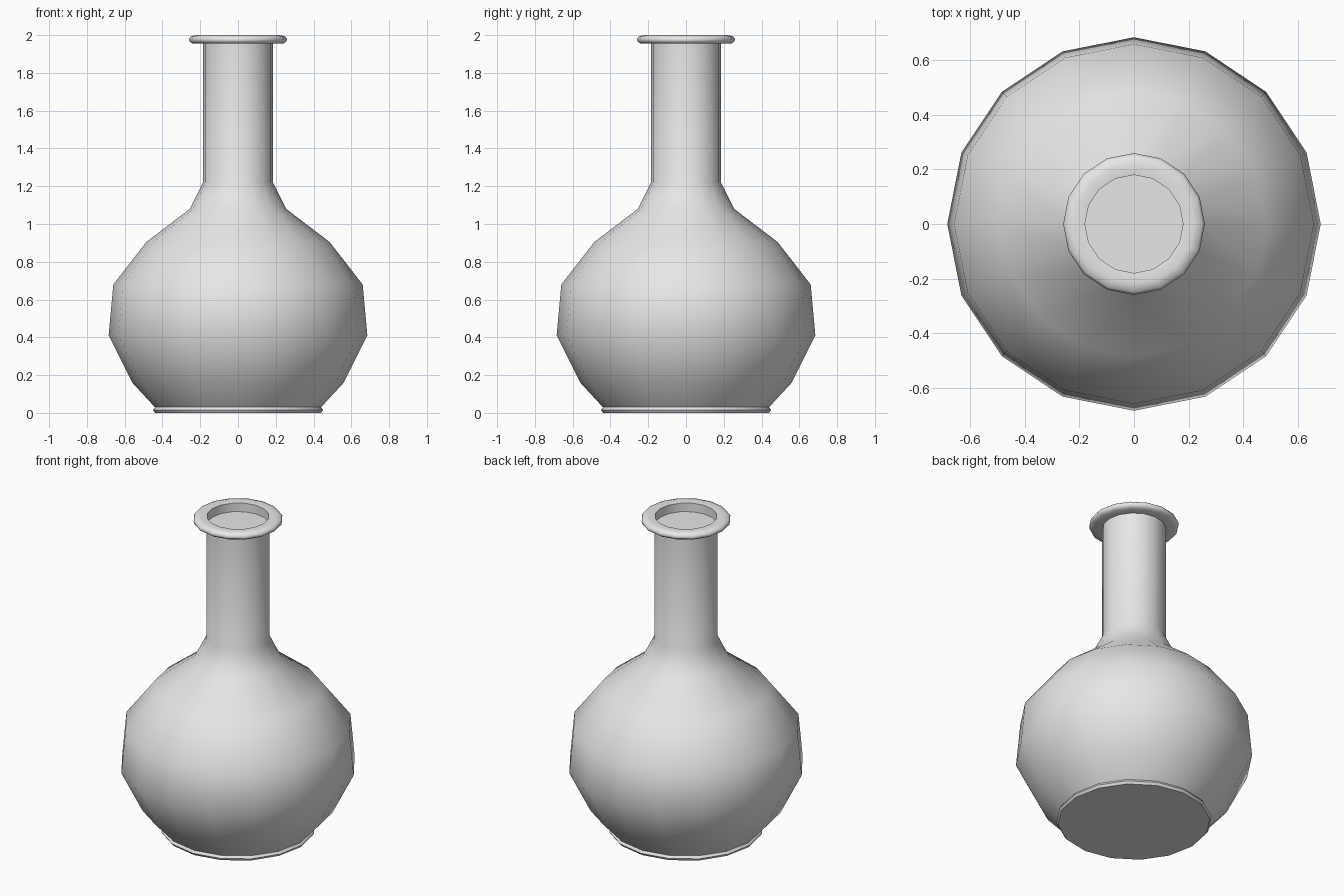
import bpy, bmesh, math

if "Cube" in bpy.data.objects:
    bpy.data.objects.remove(bpy.data.objects["Cube"])

SIDES = 16

grey = bpy.data.materials.new("plain grey")
grey.diffuse_color = (0.8, 0.8, 0.8, 1)
grey.use_nodes = True
grey.node_tree.nodes["Principled BSDF"].inputs["Base Color"].default_value = grey.diffuse_color


def lathe(name, profile, angle):
    """Spin (radius, height) points round z; radius 0 closes the end."""
    bm = bmesh.new()
    rings = []
    for r, z in profile:
        if r == 0:
            rings.append([bm.verts.new((0, 0, z))] * SIDES)
        else:
            rings.append([bm.verts.new((r * math.cos(2 * math.pi * i / SIDES),
                                        r * math.sin(2 * math.pi * i / SIDES), z))
                          for i in range(SIDES)])
    for a, b in zip(rings, rings[1:]):
        for i in range(SIDES):
            j = (i + 1) % SIDES
            quad = list(dict.fromkeys((a[i], a[j], b[j], b[i])))
            bm.faces.new(quad)
    bmesh.ops.recalc_face_normals(bm, faces=bm.faces)
    mesh = bpy.data.meshes.new(name)
    bm.to_mesh(mesh)
    bm.free()
    mesh.materials.append(grey)
    obj = bpy.data.objects.new(name, mesh)
    bpy.context.collection.objects.link(obj)
    bpy.ops.object.select_all(action='DESELECT')
    obj.select_set(True)
    bpy.context.view_layer.objects.active = obj
    bpy.ops.object.shade_smooth_by_angle(angle=math.radians(angle))
    return obj


# One closed outline: foot, bulb, neck, rolled lip, plug inside the mouth
lathe("flask", [
    (0, 0), (0.44, 0), (0.45, 0.015), (0.44, 0.03),
    (0.56, 0.16), (0.685, 0.41), (0.66, 0.68), (0.485, 0.905),
    (0.255, 1.08), (0.185, 1.22), (0.185, 1.955),
    (0.24, 1.955), (0.257, 1.966), (0.26, 1.98), (0.25, 1.993),
    (0.22, 2.0), (0.18, 1.995), (0.18, 1.94), (0, 1.94),
], 50)
